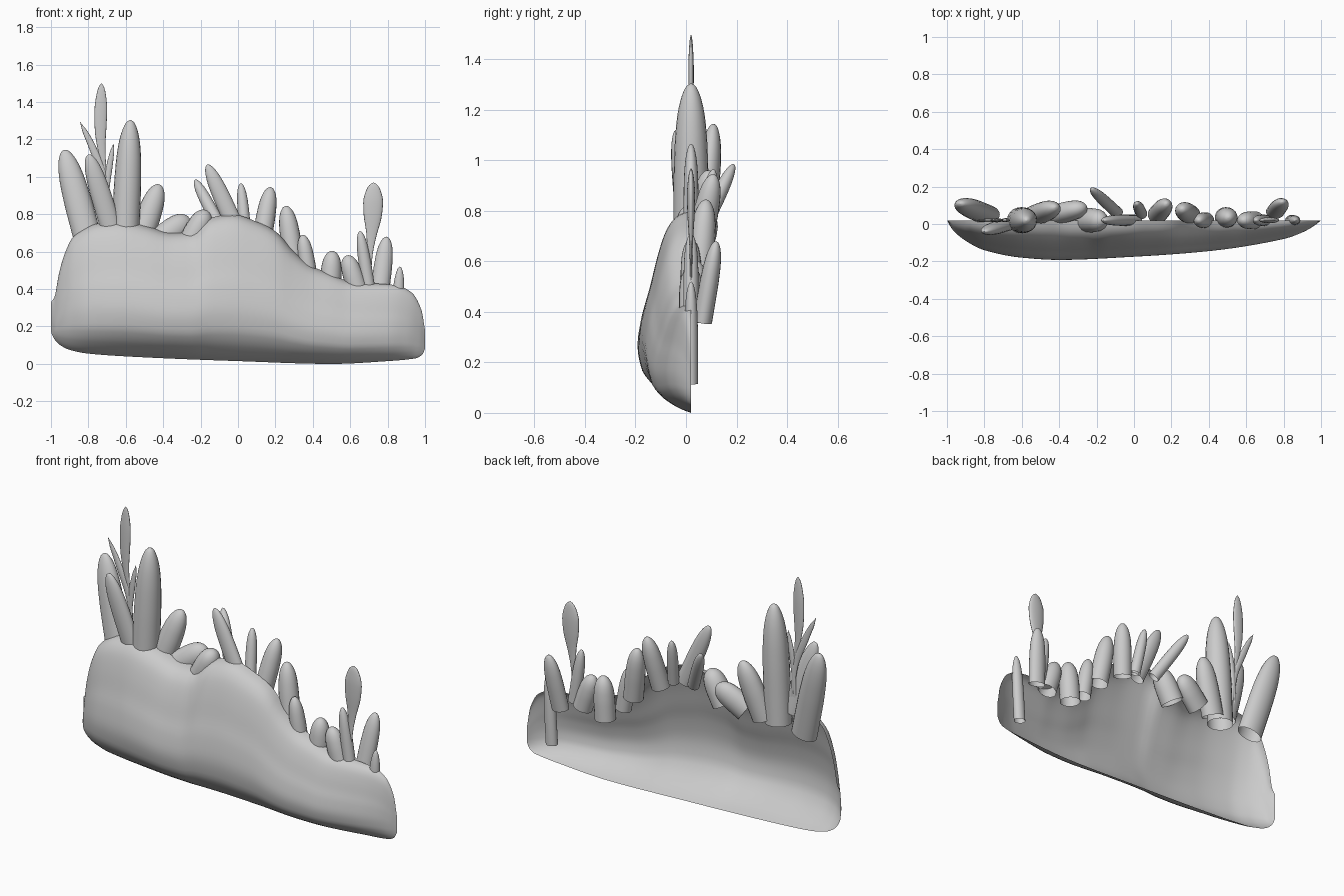
import bpy, bmesh, math
from mathutils import Vector

if "Cube" in bpy.data.objects:
    bpy.data.objects.remove(bpy.data.objects["Cube"])


def interp(pts, t):
    # smooth (Catmull-Rom style, monotone-limited) lookup in (t, value) pairs
    n = len(pts)
    if t <= pts[0][0]:
        return pts[0][1]
    if t >= pts[-1][0]:
        return pts[-1][1]
    s = [(pts[i + 1][1] - pts[i][1]) / (pts[i + 1][0] - pts[i][0]) for i in range(n - 1)]

    def slope(i):
        if i == 0:
            return s[0]
        if i == n - 1:
            return s[-1]
        a, b = s[i - 1], s[i]
        return 0 if a * b <= 0 else 2 * a * b / (a + b)
    for i in range(n - 1):
        if t <= pts[i + 1][0]:
            h = pts[i + 1][0] - pts[i][0]
            u = (t - pts[i][0]) / h
            return ((2*u**3 - 3*u*u + 1) * pts[i][1] + (u**3 - 2*u*u + u) * h * slope(i)
                    + (3*u*u - 2*u**3) * pts[i + 1][1] + (u**3 - u*u) * h * slope(i + 1))


def finish(bm, name):
    me = bpy.data.meshes.new(name)
    bm.to_mesh(me)
    bm.free()
    for p in me.polygons:
        p.use_smooth = True
    ob = bpy.data.objects.new(name, me)
    bpy.context.collection.objects.link(ob)
    return ob


# Rock body: open-backed shell from outline, depth and section profiles
TOP = [(-1, .33), (-.98, .36), (-.96, .47), (-.93, .58), (-.88, .68), (-.75, .75), (-.62, .765),
       (-.5, .74), (-.35, .70), (-.25, .705), (-.15, .78), (-.03, .80), (.1, .76), (.2, .71),
       (.3, .60), (.4, .52), (.5, .48), (.6, .44), (.85, .42), (.93, .38), (.98, .29), (1, .18)]
BOTTOM = [(-1, .17), (-.98, .13), (-.95, .10), (-.9, .075), (-.8, .055), (-.5, .035), (0, .015),
          (.5, 0), (.8, .015), (.95, .03), (.985, .05), (1, .08)]
DEPTH = [(-1, 0), (-.97, .05), (-.9, .11), (-.8, .16), (-.6, .20), (-.4, .212), (0, .195),
         (.4, .165), (.8, .10), (.9, .065), (.97, .025), (1, 0)]
SECTION = [(0, 0), (.03, .25), (.07, .48), (.13, .73), (.22, .93), (.35, 1), (.5, .93),
           (.63, .80), (.78, .66), (.9, .5), (.96, .34), (.99, .16), (1, 0)]
bm = bmesh.new()
NX, NV = 100, 40
rows = []
for i in range(NX + 1):
    x = -math.cos(math.pi * i / NX)
    zb, zt, d = interp(BOTTOM, x), interp(TOP, x), interp(DEPTH, x)
    row = []
    for j in range(NV + 1):
        v = (1 - math.cos(math.pi * j / NV)) / 2
        row.append(bm.verts.new((x, .02 - d * interp(SECTION, v), zb + (zt - zb) * v)))
    rows.append(row)
for i in range(NX):
    for j in range(NV):
        bm.faces.new((rows[i][j], rows[i + 1][j], rows[i + 1][j + 1], rows[i][j + 1]))
finish(bm, "rock_body")

# Width profiles along a stalk, base to tip
FINGER = [(0, 1), (.4, .99), (.65, .92), (.8, .79), (.9, .60), (.96, .39), (.99, .2), (1, 0)]
LEAF = [(0, .3), (.3, .28), (.5, .5), (.7, .93), (.82, 1), (.92, .75), (.98, .38), (1, 0)]
BLADE = [(0, .5), (.3, .75), (.6, 1), (.85, .7), (1, 0)]


def stalk(name, path, rx, ry, profile=FINGER, rings=20, sides=20):
    # open-based tube lofted along the path, closed at the tip
    path = [Vector(p) for p in path]
    m = len(path) - 1
    curves = [[(k / m, p[a]) for k, p in enumerate(path)] for a in range(3)]

    def at(t):
        return Vector([interp(c, t) for c in curves])
    bm = bmesh.new()
    prev = None
    for i in range(rings):
        t = math.sin(math.pi / 2 * i / rings)
        tan = (at(min(t + .02, 1)) - at(max(t - .02, 0))).normalized()
        side = Vector((0, 1, 0)).cross(tan).normalized()
        nor = tan.cross(side)
        w = interp(profile, t)
        ring = []
        for k in range(sides):
            a = 2 * math.pi * k / sides
            ring.append(bm.verts.new(at(t) + side * rx * w * math.cos(a) + nor * ry * w * math.sin(a)))
        if prev:
            for k in range(sides):
                q = (k + 1) % sides
                bm.faces.new((prev[k], prev[q], ring[q], ring[k]))
        prev = ring
    tip = bm.verts.new(at(1))
    for k in range(sides):
        bm.faces.new((prev[k], prev[(k + 1) % sides], tip))
    return finish(bm, name)


# Finger stalks: base, tip, half width, half thickness
FINGERS = [
    ((-.79, .05, .62), (-.93, .11, 1.145), .075, .052),
    ((-.67, .00, .70), (-.80, -.04, 1.12), .056, .034),
    ((-.605, .02, .63), (-.575, .02, 1.305), .074, .07),
    ((-.53, .045, .64), (-.42, .09, .96), .066, .055),
    ((-.42, .05, .66), (-.26, .09, .78), .07, .055),
    ((-.26, .02, .64), (-.165, .02, .82), .065, .065),
    ((-.09, .06, .72), (-.23, .19, .985), .034, .03),
    ((0, .02, .70), (-.165, .02, 1.065), .047, .03),
    ((.04, .055, .70), (.015, .11, .965), .031, .03),
    ((.125, .05, .65), (.175, .11, .945), .052, .05),
    ((.30, .05, .54), (.255, .08, .845), .055, .052),
    ((.385, .02, .44), (.345, .02, .69), .044, .042),
    ((.49, .035, .36), (.505, .035, .605), .058, .055),
    ((.645, .02, .38), (.58, .02, .58), .055, .048),
    ((.70, .02, .40), (.652, .02, .71), .034, .03),
    ((.755, .065, .36), (.795, .12, .68), .05, .038),
    ((.842, .02, .115), (.866, .02, .52), .034, .028),
]
for n, (a, b, rx, ry) in enumerate(FINGERS):
    stalk(f"finger_stalk_{n + 1}", [a, b], rx, ry)

# Flat leaves and thin blades
stalk("tall_leaf_left", [(-.69, .02, .72), (-.71, .02, .98), (-.735, .02, 1.24), (-.73, .02, 1.5)],
      .034, .011, LEAF)
stalk("leaf_right", [(.69, .02, .40), (.705, .02, .59), (.72, .02, .78), (.725, .02, .97)],
      .053, .016, LEAF)
stalk("thin_blade_left", [(-.69, .02, .80), (-.71, .02, .97), (-.775, .02, 1.15), (-.845, .02, 1.295)],
      .02, .01, BLADE)
stalk("thin_blade_right", [(-.71, .02, .80), (-.695, .02, 1.0), (-.665, .02, 1.18)],
      .017, .01, BLADE)
